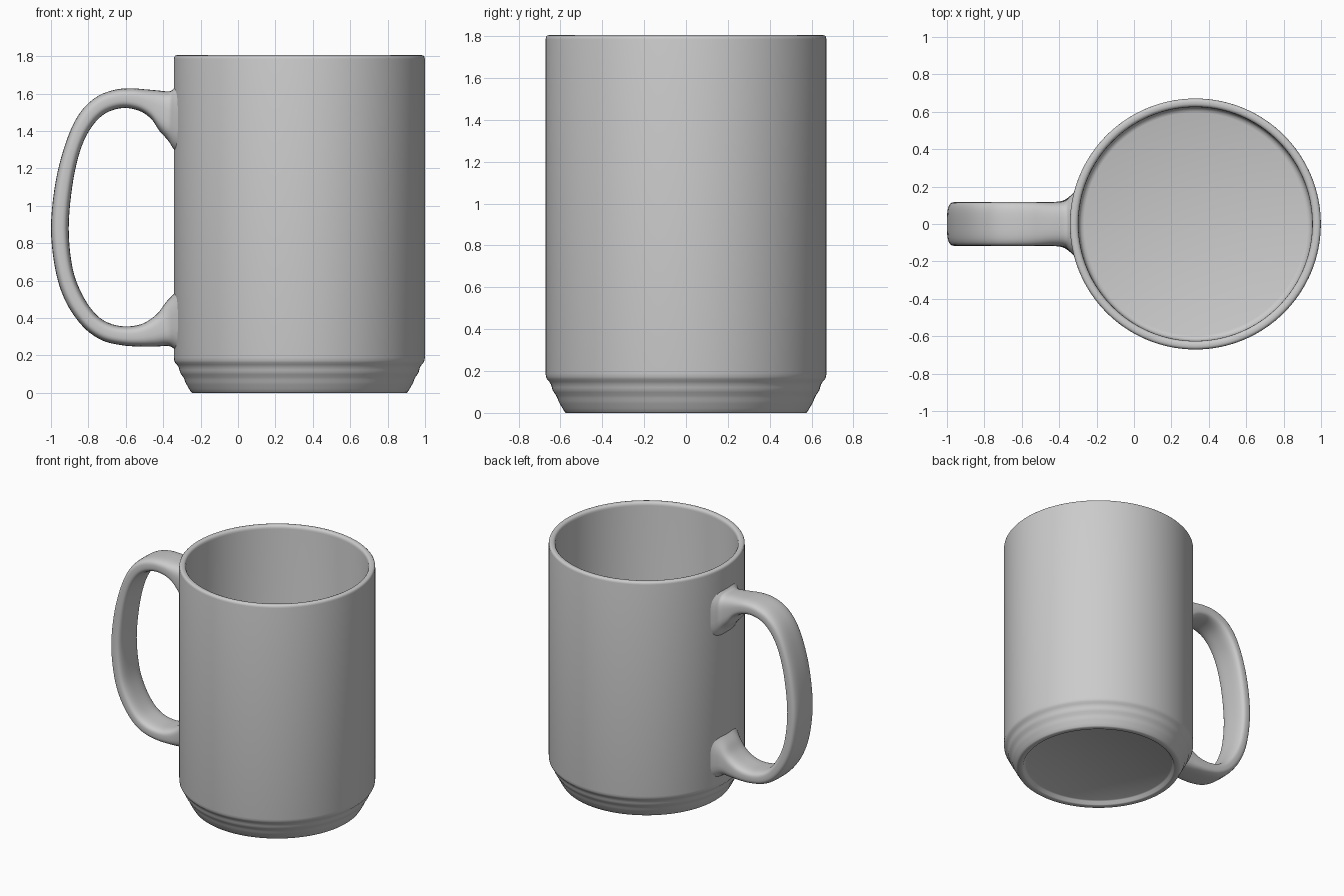
import bpy, bmesh, math
from mathutils import Vector

CX = 0.328  # axis of the cup


def make_object(name, rings):
    """Skin a list of closed rings and cap both ends."""
    bm = bmesh.new()
    loops = [[bm.verts.new(p) for p in ring] for ring in rings]
    n = len(loops[0])
    for a, b in zip(loops, loops[1:]):
        for i in range(n):
            j = (i + 1) % n
            bm.faces.new((a[i], a[j], b[j], b[i]))
    bm.faces.new(loops[0][::-1])
    bm.faces.new(loops[-1])
    bmesh.ops.recalc_face_normals(bm, faces=bm.faces)
    mesh = bpy.data.meshes.new(name)
    bm.to_mesh(mesh)
    bm.free()
    obj = bpy.data.objects.new(name, mesh)
    bpy.context.collection.objects.link(obj)
    bpy.ops.object.select_all(action='DESELECT')
    obj.select_set(True)
    bpy.context.view_layer.objects.active = obj
    bpy.ops.object.shade_smooth_by_angle(angle=math.radians(40))
    return obj


def circle(r, z, n=128):
    return [(CX + r * math.cos(2 * math.pi * i / n),
             r * math.sin(2 * math.pi * i / n), z) for i in range(n)]


def catmull(p0, p1, p2, p3, t):
    return [0.5 * (2 * b + (c - a) * t + (2 * a - 5 * b + 4 * c - d) * t * t
                   + (3 * b - a - 3 * c + d) * t ** 3)
            for a, b, c, d in zip(p0, p1, p2, p3)]


# Cup: underside recess, grooved foot, outer wall, rim, inner wall, floor
profile = [
    (0.515, 0.03), (0.525, 0.025), (0.535, 0.004), (0.543, 0.0),
    (0.574, 0.0), (0.580, 0.005), (0.590, 0.022), (0.603, 0.044),
    (0.610, 0.058), (0.614, 0.070), (0.621, 0.084), (0.631, 0.098),
    (0.638, 0.110), (0.641, 0.122), (0.645, 0.136), (0.654, 0.150),
    (0.664, 0.161), (0.669, 0.172), (0.671, 0.188), (0.671, 1.785),
    (0.669, 1.796), (0.663, 1.803), (0.655, 1.805), (0.642, 1.805),
    (0.633, 1.801), (0.627, 1.793), (0.625, 1.78), (0.625, 0.21),
    (0.621, 0.19), (0.612, 0.176), (0.595, 0.17),
]
make_object("cup", [circle(r, z) for r, z in profile])

# Handle: outer edge x, z / inner edge x, z / half width, flared at both ends
stations = [
    (-0.31, 1.66, -0.31, 1.27, 0.180), (-0.342, 1.628, -0.342, 1.30, 0.150),
    (-0.368, 1.612, -0.375, 1.35, 0.125), (-0.43, 1.617, -0.42, 1.40, 0.118),
    (-0.50, 1.623, -0.465, 1.465, 0.117), (-0.57, 1.628, -0.53, 1.508, 0.117),
    (-0.66, 1.62, -0.62, 1.522, 0.117), (-0.76, 1.58, -0.715, 1.49, 0.117),
    (-0.85, 1.49, -0.79, 1.41, 0.117), (-0.92, 1.34, -0.845, 1.29, 0.117),
    (-0.975, 1.13, -0.885, 1.11, 0.117), (-1.0, 0.88, -0.905, 0.88, 0.117),
    (-0.975, 0.65, -0.885, 0.67, 0.117), (-0.92, 0.485, -0.835, 0.53, 0.117),
    (-0.83, 0.355, -0.765, 0.425, 0.117), (-0.73, 0.282, -0.69, 0.373, 0.117),
    (-0.62, 0.254, -0.60, 0.355, 0.117), (-0.52, 0.247, -0.51, 0.37, 0.117),
    (-0.44, 0.247, -0.435, 0.42, 0.118), (-0.375, 0.25, -0.385, 0.485, 0.125),
    (-0.342, 0.235, -0.342, 0.53, 0.150), (-0.31, 0.205, -0.31, 0.57, 0.180),
]


def section(s, n=32):
    """Rounded-rectangle ring spanning the outer and inner edge."""
    ox, oz, ix, iz, w = s
    outer, inner = Vector((ox, 0, oz)), Vector((ix, 0, iz))
    mid, half = (outer + inner) / 2, (outer - inner) / 2
    ring = []
    for i in range(n):
        a = 2 * math.pi * (i + 0.5) / n
        c, d = math.cos(a), math.sin(a)
        u = math.copysign(abs(c) ** 0.6, c)
        v = math.copysign(abs(d) ** 0.6, d)
        ring.append(mid + half * u + Vector((0, w * v, 0)))
    return ring


rings = []
last = len(stations) - 1
for k in range(last):
    pts = [stations[min(max(k + o, 0), last)] for o in (-1, 0, 1, 2)]
    rings += [section(catmull(*pts, t / 5)) for t in range(5)]
rings.append(section(stations[-1]))
make_object("handle", rings)
